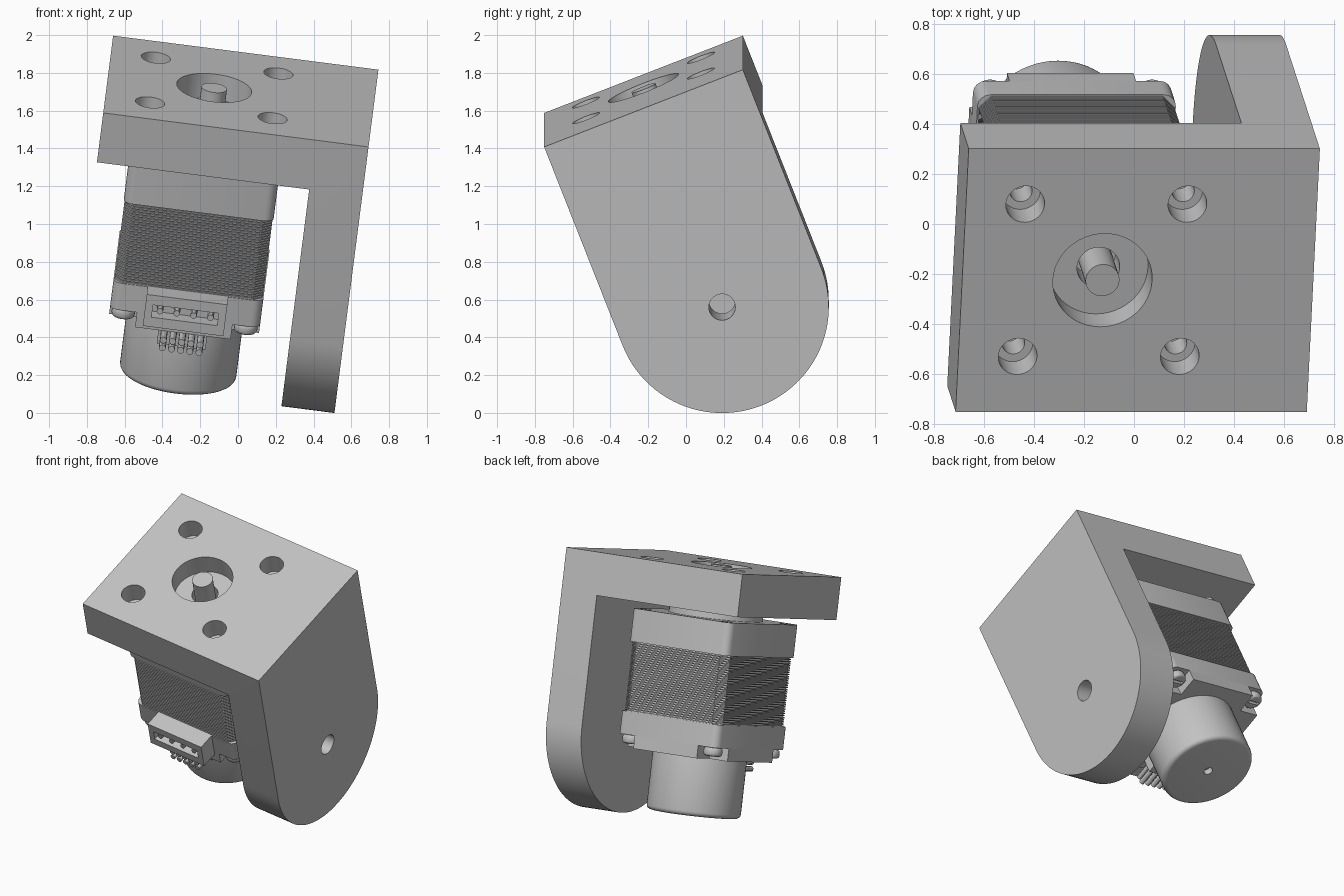
import bpy, bmesh, math
from mathutils import Matrix, Vector

if "Cube" in bpy.data.objects:
    bpy.data.objects.remove(bpy.data.objects["Cube"], do_unlink=True)

# One grey for everything
grey = bpy.data.materials.new("machined grey")
grey.use_nodes = True
COLOUR = (0.54, 0.54, 0.54, 1)
grey.diffuse_color = COLOUR
grey.node_tree.nodes["Principled BSDF"].inputs["Base Color"].default_value = COLOUR

# Whole assembly is tilted: local origin is the centre of the plate top
TILT = (Matrix.Translation((0.015, -0.225, 1.7025))
        @ Matrix.Rotation(math.radians(7.3), 4, 'Y')
        @ Matrix.Rotation(math.radians(21.4), 4, 'X'))
parts = []


def add_prism(bm, pts, lo, hi, axis):
    place = {'x': lambda p: (lo, p[0], p[1]),
             'y': lambda p: (p[0], lo, p[1]),
             'z': lambda p: (p[0], p[1], lo)}[axis]
    shift = Vector([hi - lo if a == axis else 0 for a in 'xyz'])
    face = bm.faces.new([bm.verts.new(place(p)) for p in pts])
    ext = bmesh.ops.extrude_face_region(bm, geom=[face])
    new = [g for g in ext['geom'] if isinstance(g, bmesh.types.BMVert)]
    bmesh.ops.translate(bm, verts=new, vec=shift)


def make(name, prisms):
    """Build one object from a list of (points, low, high, axis)."""
    bm = bmesh.new()
    for p in prisms:
        add_prism(bm, *p)
    bmesh.ops.recalc_face_normals(bm, faces=bm.faces)
    mesh = bpy.data.meshes.new(name)
    bm.to_mesh(mesh)
    bm.free()
    mesh.materials.append(grey)
    ob = bpy.data.objects.new(name, mesh)
    bpy.context.collection.objects.link(ob)
    ob.matrix_world = TILT
    parts.append(ob)
    return ob


def circle(r, a=0, b=0, n=48):
    return [(a + r * math.cos(2 * math.pi * i / n),
             b + r * math.sin(2 * math.pi * i / n)) for i in range(n)]


def rect(a0, a1, b0, b1):
    return [(a0, b0), (a1, b0), (a1, b1), (a0, b1)]


def round_square(h, r, n=4):
    pts = []
    for k, (sx, sy) in enumerate([(1, 1), (-1, 1), (-1, -1), (1, -1)]):
        for i in range(n + 1):
            t = math.pi / 2 * (k + i / n)
            pts.append((AXIS + sx * (h - r) + r * math.cos(t),
                        sy * (h - r) + r * math.sin(t)))
    return pts


def apply(ob, mod):
    bpy.context.view_layer.update()
    bpy.context.view_layer.objects.active = ob
    bpy.ops.object.modifier_apply(modifier=mod.name)


def boolean(ob, prisms, op='DIFFERENCE'):
    cutter = make("cutter", prisms)
    cutter.hide_render = True
    mod = ob.modifiers.new("cut", 'BOOLEAN')
    mod.operation, mod.object, mod.solver = op, cutter, 'EXACT'
    apply(ob, mod)
    parts.remove(cutter)
    bpy.data.objects.remove(cutter, do_unlink=True)


def bevel(ob, width, segments=4):
    mod = ob.modifiers.new("round", 'BEVEL')
    mod.width, mod.segments = width, segments
    mod.limit_method, mod.angle_limit = 'ANGLE', math.radians(60)
    apply(ob, mod)


W, D, T = 0.708, 0.565, 0.283      # half width, half depth, thickness
PIVOT = -1.14                      # height of the arm's pivot hole
AXIS = -0.142                      # motor axis
corners = [(AXIS + 0.327 * i, 0.327 * j) for i in (-1, 1) for j in (-1, 1)]

# Bracket: L section trimmed by a rounded side outline
ell = [(-W, 0), (W, 0), (W, -2), (W - T, -2), (W - T, -T), (-W, -T)]
bracket = make("bracket", [(ell, -0.7, 0.7, 'y')])
arch = [(D, 0.1), (-D, 0.1)]
arch += [(-D * math.cos(math.pi * i / 48), PIVOT - D * math.sin(math.pi * i / 48))
         for i in range(49)]
boolean(bracket, [(arch, -1, 1, 'x')], 'INTERSECT')
boolean(bracket, [(circle(0.07, 0, PIVOT), 0.3, 1, 'x')])

# Counterbored shaft opening and screw holes
boolean(bracket, [(circle(0.2, AXIS), -T / 2, 0.1, 'z')])
boolean(bracket, [(circle(0.086, AXIS), -0.4, 0.05, 'z')])
boolean(bracket, [(circle(0.078, *c, 32), -T / 2, 0.1, 'z') for c in corners])
boolean(bracket, [(circle(0.045, *c, 32), -0.4, 0.05, 'z') for c in corners])

# Motor front: shaft, locating boss, front cap
TOP, LAM_TOP, LAM_END, CAP_END, REAR = -0.34, -0.558, -1.013, -1.165, -1.25
make("motor_shaft", [(circle(0.068, AXIS), TOP, 0, 'z')])
make("locating_boss", [(circle(0.31, AXIS), TOP - 0.01, -T, 'z')])
front_cap = make("front_cap", [(round_square(0.4, 0.05), LAM_TOP, TOP, 'z')])
boolean(front_cap, [(circle(0.04, *c, 24), TOP - 0.1, TOP + 0.1, 'z') for c in corners])

# Laminated core: thin stacked sheets around a slightly smaller block
SHEETS = 32
pitch = (LAM_TOP - LAM_END) / SHEETS
sheets = [(round_square(0.395, 0.05, 1), LAM_END + pitch * i,
           LAM_END + pitch * (i + 0.55), 'z') for i in range(SHEETS)]
make("laminated_core", sheets)
make("core_block", [(round_square(0.386, 0.05, 1), LAM_END, LAM_TOP, 'z')])

# Rear cap with notched corners for the screw heads
make("rear_cap", [(round_square(0.4, 0.05), CAP_END, LAM_END, 'z')])
n, h = 0.255, 0.4
cross = []
for k in range(4):
    c, s = round(math.cos(k * math.pi / 2)), round(math.sin(k * math.pi / 2))
    cross += [(AXIS + c * a - s * b, s * a + c * b) for a, b in [(h, -n), (h, n), (n, n)]]
make("rear_cap_tabs", [(cross, REAR, CAP_END, 'z')])
for i, c in enumerate(corners):
    screw = make(f"screw_head_{i + 1}", [(circle(0.062, *c, 24), CAP_END - 0.06, CAP_END, 'z')])
    bevel(screw, 0.02, 3)
    boolean(screw, [(rect(c[0] - 0.04, c[0] + 0.04, c[1] - 0.01, c[1] + 0.01), -1.4, CAP_END - 0.035, 'z'),])

# Encoder housing
housing = make("encoder_housing", [(circle(0.31, AXIS, 0, 64), -1.64, REAR + 0.05, 'z')])
bevel(housing, 0.03)
boolean(housing, [(circle(0.03, AXIS, 0, 24), -1.8, -1.6, 'z')])

# Power connector with recessed contacts
socket = make("power_connector", [(rect(AXIS - 0.215, AXIS + 0.215, -1.19, -1.01), -0.52, -0.38, 'y')])
boolean(socket, [(rect(AXIS - 0.175, AXIS + 0.175, -1.135, -1.065), -0.6, -0.43, 'y')])
make("connector_contacts", [(circle(0.017, AXIS + 0.09 * (i - 1.5), -1.1, 12), -0.51, -0.42, 'y')
                            for i in range(4)])

# Encoder header pins
make("header_block", [(rect(AXIS - 0.13, AXIS + 0.13, -1.35, -1.25), -0.34, -0.25, 'y')])
make("header_pins", [(circle(0.018, AXIS + 0.049 * (i - 2), w, 12), -0.46, -0.3, 'y')
                     for i in range(5) for w in (-1.28, -1.325)])

# Smooth the round surfaces, keep edges sharp
bpy.ops.object.select_all(action='DESELECT')
for ob in parts:
    ob.select_set(True)
bpy.context.view_layer.objects.active = bracket
bpy.ops.object.shade_smooth_by_angle(angle=math.radians(30))
